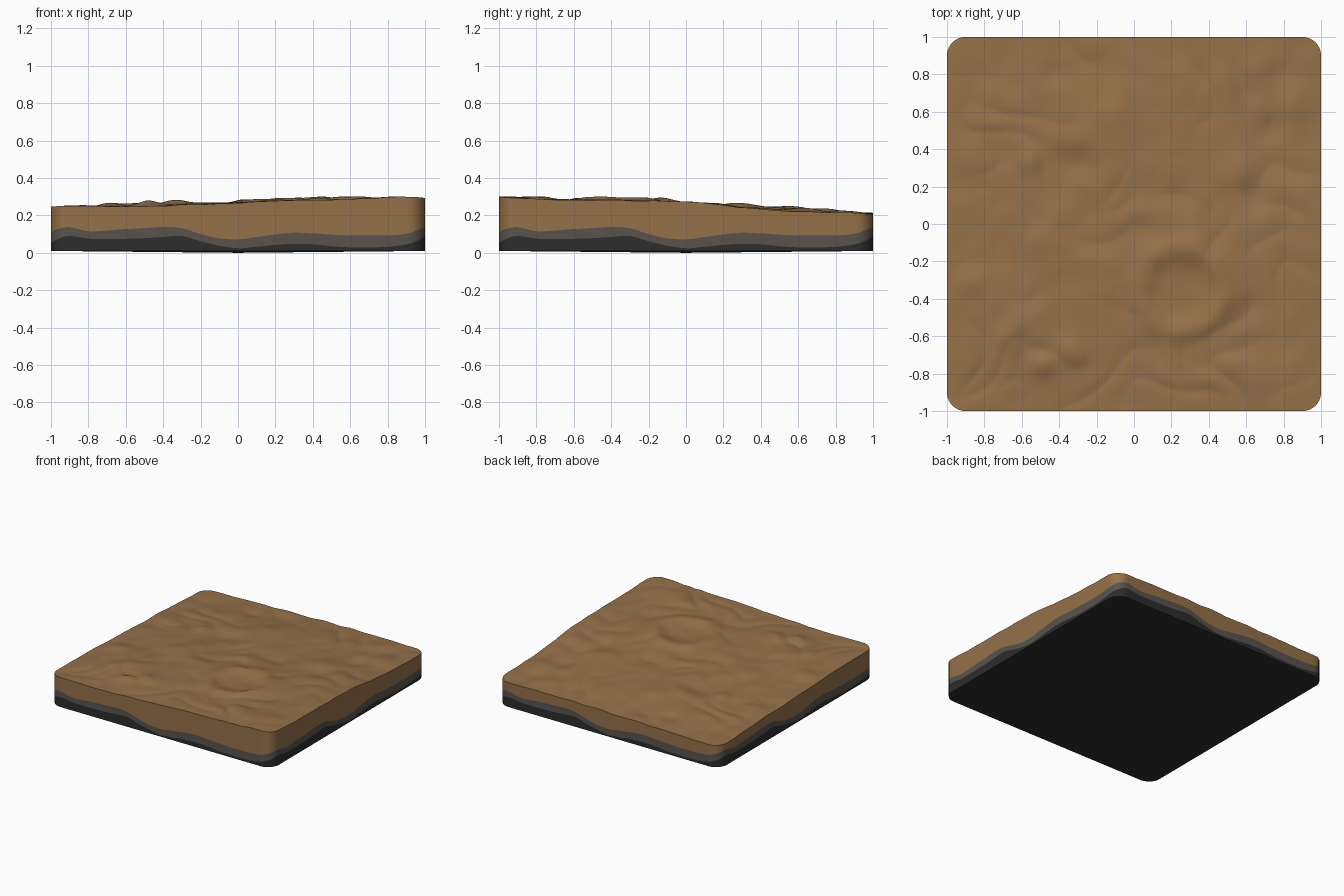
import bpy, bmesh, math
from mathutils import Vector, noise

if "Cube" in bpy.data.objects:
    bpy.data.objects.remove(bpy.data.objects["Cube"])

N = 150          # top grid divisions
R = 0.10         # corner radius


def material(name, rgb):
    m = bpy.data.materials.new(name)
    m.diffuse_color = (*rgb, 1)
    m.use_nodes = True
    m.node_tree.nodes["Principled BSDF"].inputs["Base Color"].default_value = m.diffuse_color
    return m


def spline(vals, t):
    """Smooth curve through evenly spaced values, t in 0..1."""
    n = len(vals) - 1
    i = min(int(t * n), n - 1)
    f = t * n - i
    a, b = vals[max(i - 1, 0)], vals[i]
    c, d = vals[i + 1], vals[min(i + 2, n)]
    return b + 0.5 * f * (c - a + f * (2*a - 5*b + 4*c - d + f * (3*(b - c) + d - a)))


# broad heights of the ground, rows from front to back
BASE = [[.250, .248, .268, .285, .290],
        [.240, .255, .265, .277, .280],
        [.222, .238, .258, .265, .272],
        [.205, .222, .238, .238, .222],
        [.185, .195, .205, .212, .208]]
# x, y, radius, height of single mounds and hollows
MOUNDS = [(-.33, -.68, .10, .025), (-.48, -.75, .06, .022), (-.68, -.6, .08, .02),
          (-.35, .33, .10, -.018), (-.55, .33, .07, .022), (-.28, .5, .10, .016),
          (-.72, .42, .09, -.012), (-.15, .62, .12, .014), (-.42, .8, .07, -.016),
          (.2, .12, .12, -.012), (.55, .3, .10, .016), (.62, .15, .08, -.012),
          (.85, .65, .10, .018), (.72, .5, .08, -.012), (-.45, -.1, .12, .014),
          (-.15, -.35, .09, .012), (.62, -.45, .08, -.012), (.2, -.78, .08, .014),
          (.55, -.75, .08, .012), (-.85, -.3, .09, .012), (.85, -.9, .14, .012)]


def height(x, y):
    z = spline([spline(row, (x + 1) / 2) for row in BASE], (y + 1) / 2)
    for mx, my, r, h in MOUNDS:
        z += h * math.exp(-((x - mx)**2 + (y - my)**2) / (r * r))
    # ring-shaped crater with a flat floor
    d = math.hypot(x - .25, y + .35)
    z += .022 * math.exp(-((d - .22) / .07)**2) - .006 * math.exp(-(d / .13)**4)
    # scalloped lumps, calmer near the rim
    p = Vector((x * 2.6, y * 2.6, 3.7))
    warp = Vector((noise.noise(p), noise.noise(p + Vector((9, 4, 0))), 0)) * .7
    calm = .5 + .5 * min(1, (1 - max(abs(x), abs(y))) / .15)
    z += calm * (.022 * (abs(noise.noise((p + warp) * 1.3)) - .2)
                 + .006 * noise.noise(p * 3))
    return min(z, .31)


def round_corner(x, y):
    u, v = (abs(x) - 1 + R) / R, (abs(y) - 1 + R) / R
    if u > 0 and v > 0:
        k = max(u, v) / math.hypot(u, v)
        x = math.copysign(1 - R + u * k * R, x)
        y = math.copysign(1 - R + v * k * R, y)
    return x, y


# strata outlines along one side; they repeat around the slab
STONE = [.125, .137, .115, .12, .127, .132, .138, .132, .10, .078, .072, .085,
         .098, .108, .103, .097, .093, .092, .092, .102, .125]
COAL = [.07, .09, .076, .074, .075, .078, .085, .09, .062, .038, .024, .032,
        .042, .048, .045, .035, .029, .029, .032, .045, .07]

bm = bmesh.new()

# ground surface
grid = []
for j in range(N + 1):
    row = []
    for i in range(N + 1):
        x, y = round_corner(2 * i / N - 1, 2 * j / N - 1)
        row.append(bm.verts.new((x, y, height(x, y))))
    grid.append(row)
for j in range(N):
    for i in range(N):
        f = bm.faces.new((grid[j][i], grid[j][i+1], grid[j+1][i+1], grid[j+1][i]))
        f.smooth = True

# rim counter-clockwise from the front left corner
rim = ([grid[0][i] for i in range(N)] + [grid[j][N] for j in range(N)]
       + [grid[N][N - i] for i in range(N)] + [grid[N - j][0] for j in range(N)])

# side walls: soil, stone and coal bands
rings = [rim]
for level in (STONE, COAL, [.01, .01]):
    rings.append([bm.verts.new((v.co.x, v.co.y, spline(level, (k % N) / N)))
                  for k, v in enumerate(rim)])
M = len(rim)
for band in range(3):
    for k in range(M):
        a, b = rings[band], rings[band + 1]
        n = (k + 1) % M
        f = bm.faces.new((a[k], b[k], b[n], a[n]))
        f.material_index = band
        f.smooth = True

# slightly bulging underside
centre = bm.verts.new((0, 0, 0))
for k in range(M):
    f = bm.faces.new((rings[3][(k + 1) % M], rings[3][k], centre))
    f.material_index = 2

# keep the top and bottom rims sharp
for ring in (rings[0], rings[3]):
    for k in range(M):
        bm.edges.get((ring[k], ring[(k + 1) % M])).smooth = False

bm.normal_update()
mesh = bpy.data.meshes.new("ground_slab")
bm.to_mesh(mesh)
bm.free()
for name, rgb in (("brown soil", (.30, .165, .068)),
                  ("grey stone", (.098, .086, .076)),
                  ("dark coal", (.026, .026, .026))):
    mesh.materials.append(material(name, rgb))
slab = bpy.data.objects.new("ground_slab", mesh)
bpy.context.collection.objects.link(slab)
